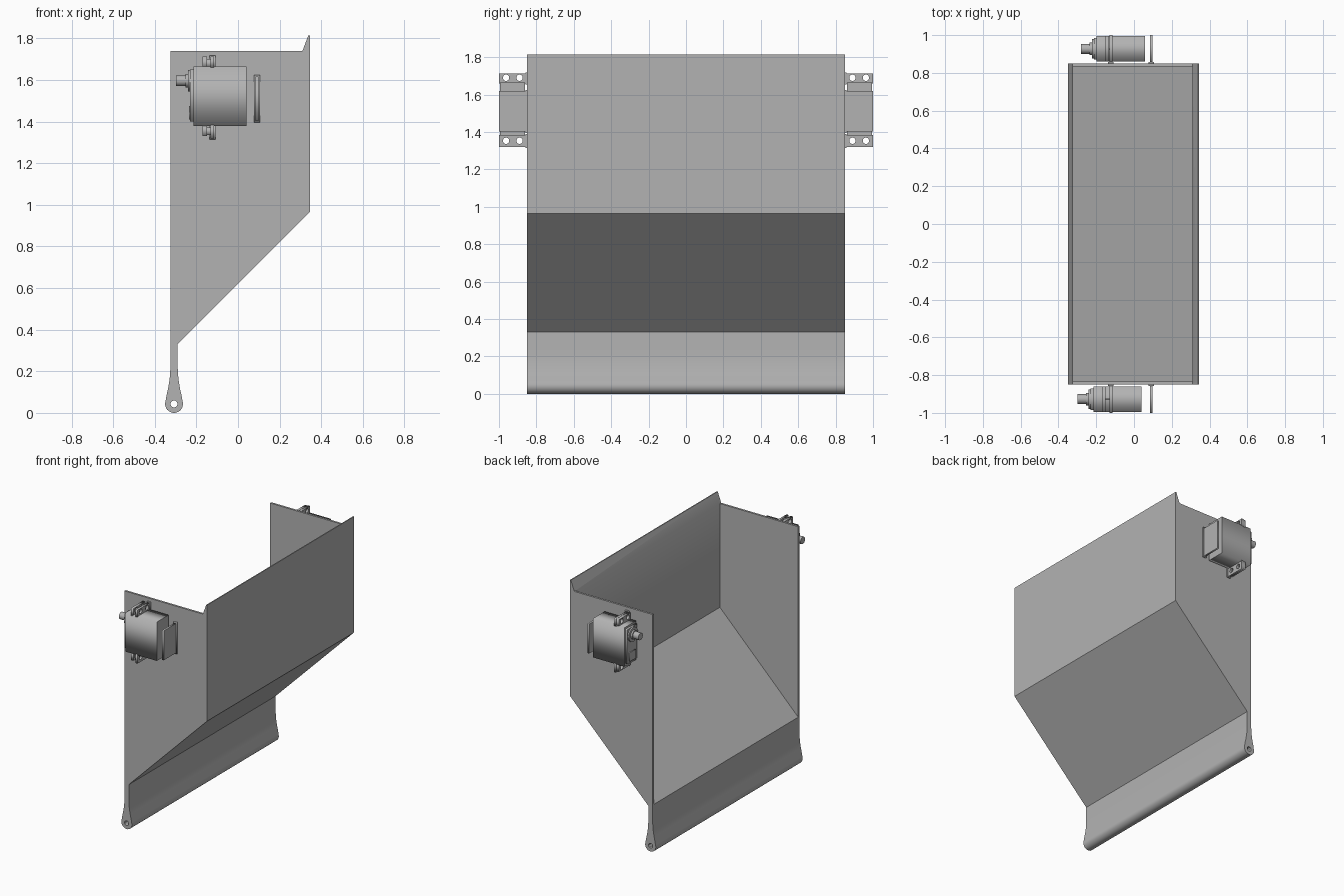
import bpy, bmesh, math
from mathutils import Matrix

cube = bpy.data.objects.get("Cube")
if cube:
    bpy.data.objects.remove(cube)

grey = bpy.data.materials.new("plain grey")
grey.use_nodes = True
grey.diffuse_color = (0.45, 0.45, 0.45, 1)
grey.node_tree.nodes["Principled BSDF"].inputs["Base Color"].default_value = grey.diffuse_color


def circle(cx, cy, r, n=16, start=0.0, sweep=2 * math.pi):
    """Points round a circle, or along an arc if the sweep is shorter."""
    full = abs(sweep) > 6.28
    steps = n if full else n - 1
    return [(cx + r * math.cos(start + sweep * i / steps),
             cy + r * math.sin(start + sweep * i / steps)) for i in range(n)]


def rect(x0, x1, y0, y1):
    return [(x0, y0), (x1, y0), (x1, y1), (x0, y1)]


def prism(name, loops, axis, a, b):
    """Extrude an outline with optional holes from a to b along an axis."""
    curve = bpy.data.curves.new(name, "CURVE")
    curve.dimensions = "2D"
    curve.fill_mode = "BOTH"
    curve.extrude = abs(b - a) / 2
    for loop in loops:
        spline = curve.splines.new("POLY")
        spline.points.add(len(loop) - 1)
        for point, (u, v) in zip(spline.points, loop):
            point.co = (u, v, 0, 1)
        spline.use_cyclic_u = True
    temp = bpy.data.objects.new(name, curve)
    mesh = bpy.data.meshes.new_from_object(temp)
    bpy.data.objects.remove(temp)
    mid = (a + b) / 2
    if axis == "y":    # outline lies in x, z
        m = Matrix(((1, 0, 0, 0), (0, 0, 1, mid), (0, 1, 0, 0), (0, 0, 0, 1)))
    else:              # axis x, outline lies in y, z
        m = Matrix(((0, 0, 1, mid), (1, 0, 0, 0), (0, 1, 0, 0), (0, 0, 0, 1)))
    bm = bmesh.new()
    bm.from_mesh(mesh)
    bm.transform(m)
    bmesh.ops.remove_doubles(bm, verts=bm.verts, dist=0.0001)
    bmesh.ops.dissolve_limit(bm, angle_limit=0.01, verts=bm.verts, edges=bm.edges)
    bmesh.ops.recalc_face_normals(bm, faces=bm.faces)
    bm.to_mesh(mesh)
    bm.free()
    mesh.materials.clear()
    mesh.materials.append(grey)
    obj = bpy.data.objects.new(name, mesh)
    bpy.context.collection.objects.link(obj)
    return obj


def smooth(obj):
    bpy.ops.object.select_all(action="DESELECT")
    obj.select_set(True)
    bpy.context.view_layer.objects.active = obj
    bpy.ops.object.shade_smooth_by_angle(angle=math.radians(30))


# Hopper: outline with a flared neck, rounded pivot tube and raised rear lip
px, pz, pr = -0.3075, 0.043, 0.043
flare = [(0.0175, 0.22), (0.019, 0.185), (0.023, 0.15), (0.029, 0.115), (0.037, 0.08)]
outline = [(0.345, 0.965), (0.345, 1.815), (0.338, 1.815), (0.31, 1.74), (-0.325, 1.74)]
outline += [(px - w, z) for w, z in flare]
outline += circle(px, pz, pr, 19, math.radians(160), math.radians(220))
outline += [(px + w, z) for w, z in reversed(flare)]
outline += [(-0.29, 0.33)]
hopper = prism("hopper", [outline, circle(px, pz, 0.017, 12)], "y", -0.85, 0.85)

# Hollow it out, leaving the front and the top open
pocket = [(-0.5, 0.17), (0.31, 0.98), (0.31, 1.74), (0.338, 1.815), (0.338, 2), (-0.5, 2)]
cutter = prism("pocket_cutter", [pocket], "y", -0.835, 0.835)
cutter.hide_render = True
mod = hopper.modifiers.new("pocket", "BOOLEAN")
mod.operation = "DIFFERENCE"
mod.solver = "EXACT"
mod.object = cutter
bpy.context.view_layer.objects.active = hopper
bpy.ops.object.modifier_apply(modifier=mod.name)
bpy.data.objects.remove(cutter)
smooth(hopper)


# Servo motors and their mounting plates, one on each side
def servo(side, s, dx):
    def part(name, loops, a, b):
        loops = [[(s * y, z) for y, z in loop] for loop in loops]
        return prism(f"{side}_{name}", loops, "x", a, b)

    y0, y1, yc, zc = 0.86, 0.995, 0.927, 1.597
    part("servo_body", [rect(y0, y1, 1.38, 1.665)], -0.215 + dx, 0.04 + dx)
    part("servo_cover", [rect(y0 + 0.01, y1 - 0.01, 1.4, 1.65)], -0.23 + dx, -0.215 + dx)
    part("servo_panel", [rect(0.89, 0.965, 1.41, 1.475)], -0.236 + dx, -0.23 + dx)
    smooth(part("gear_boss", [circle(yc, zc, 0.052, 24)], -0.24 + dx, -0.23 + dx))
    smooth(part("shaft_collar", [circle(yc, zc, 0.033, 20)], -0.253 + dx, -0.24 + dx))
    smooth(part("output_shaft", [circle(yc, zc, 0.026, 20)], -0.298 + dx, -0.253 + dx))

    # Ears and brackets above and below, each with two screw holes
    for level, low, high, hole in (("upper", 1.66, 1.712, 1.69), ("lower", 1.335, 1.385, 1.345)):
        low_end = low if level == "upper" else low - 0.015
        holes = [circle(y, hole, 0.017, 16) for y in (0.89, 0.962)]
        if level == "lower":
            holes = [[(y, z + 0.008) for y, z in h] for h in holes]
        part(f"{level}_ear", [rect(y0, y1, low - 0.005, high)] + holes, -0.17 + dx, -0.15 + dx)
        part(f"{level}_bracket", [rect(0.848, 1.0, low_end, high)] + holes, -0.131, -0.115)
        part(f"{level}_bracket_foot", [rect(0.848, 0.858, low_end - 0.005, high + 0.005)],
             -0.138, -0.108)
        part(f"{level}_ear_rib", [rect(0.92, 0.932, low, high - 0.012)], -0.15 + dx, -0.131)

    # Rear stop plate
    part("stop_plate", [rect(0.848, 1.0, 1.402, 1.618)], 0.085, 0.099)
    part("stop_plate_foot", [rect(0.848, 0.858, 1.395, 1.625)], 0.078, 0.106)


servo("front", -1, 0.0)
servo("back", 1, 0.017)
